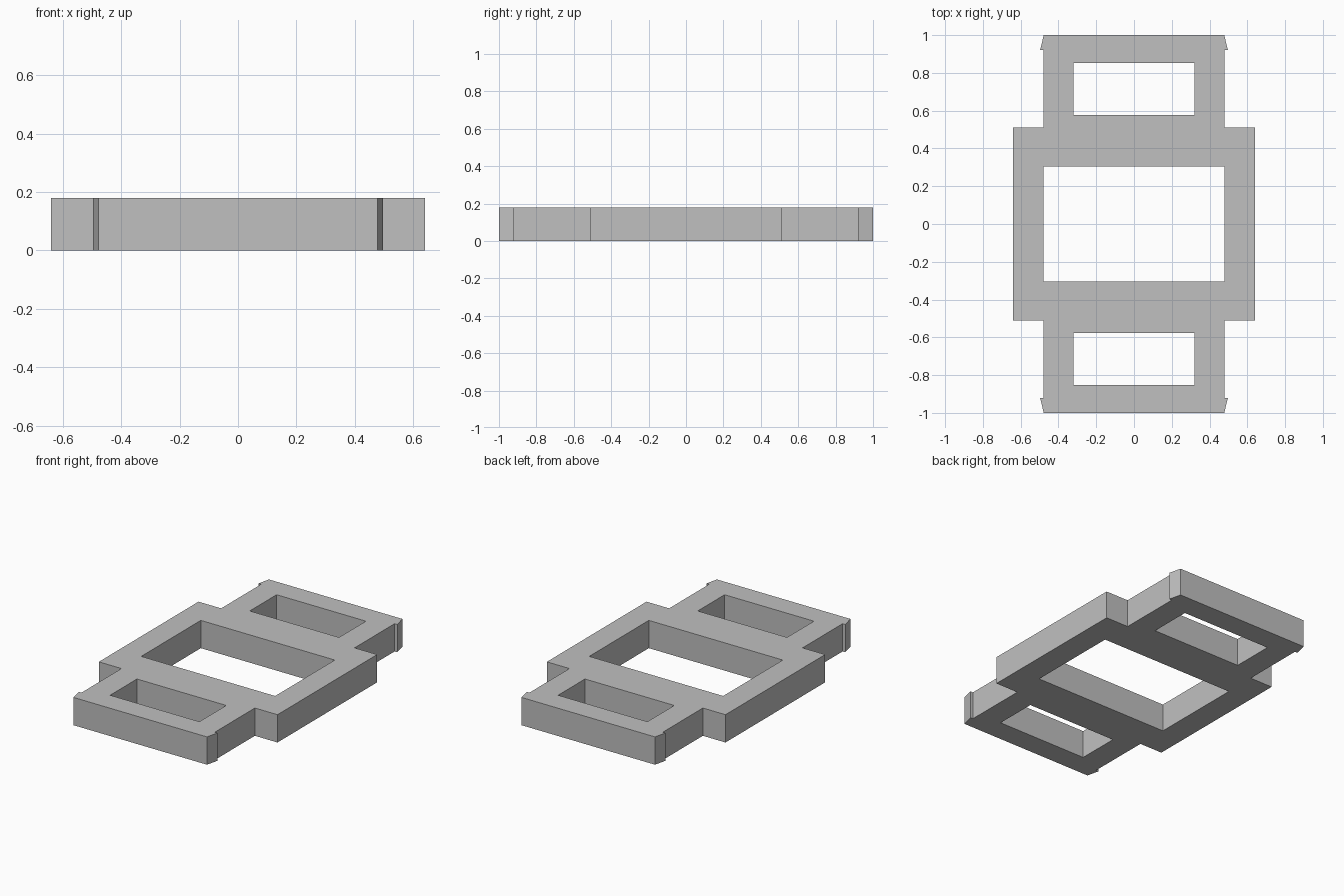
import bpy
import bmesh
from mathutils import Vector

HEIGHT = 0.18

cube = bpy.data.objects.get("Cube")
if cube:
    bpy.data.objects.remove(cube, do_unlink=True)

grey = bpy.data.materials.new("light grey")
grey.use_nodes = True
colour = (0.53, 0.53, 0.53, 1)
grey.diffuse_color = colour
grey.node_tree.nodes["Principled BSDF"].inputs["Base Color"].default_value = colour


def add_loop(bm, points):
    """Closed ring of edges on the ground plane."""
    verts = [bm.verts.new((x, y, 0)) for x, y in points]
    for a, b in zip(verts, verts[1:] + verts[:1]):
        bm.edges.new((a, b))


def rectangle(half_width, y0, y1):
    return [(-half_width, y0), (half_width, y0), (half_width, y1), (-half_width, y1)]


# Outer outline: one quarter with the snap barb, mirrored to all four corners
quarter = [(0.64, 0.51), (0.478, 0.51), (0.478, 0.92), (0.497, 0.92), (0.478, 1.0)]
half = quarter + [(-x, y) for x, y in reversed(quarter)]
outline = half + [(-x, -y) for x, y in half]

bm = bmesh.new()
add_loop(bm, outline)

# Large centre window and a smaller window in each end tab
add_loop(bm, rectangle(0.48, -0.305, 0.305))
for side in (-1, 1):
    add_loop(bm, rectangle(0.32, side * 0.577, side * 0.852))

# Fill around the windows, then raise the plate to full thickness
bmesh.ops.triangle_fill(bm, use_beauty=True, use_dissolve=False,
                        edges=bm.edges[:], normal=Vector((0, 0, 1)))
result = bmesh.ops.extrude_face_region(bm, geom=bm.faces[:], use_keep_orig=True)
top = [v for v in result["geom"] if isinstance(v, bmesh.types.BMVert)]
bmesh.ops.translate(bm, verts=top, vec=(0, 0, HEIGHT))
bmesh.ops.recalc_face_normals(bm, faces=bm.faces[:])

mesh = bpy.data.meshes.new("frame_plate")
bm.to_mesh(mesh)
bm.free()
mesh.materials.append(grey)
frame = bpy.data.objects.new("frame_plate", mesh)
bpy.context.scene.collection.objects.link(frame)
